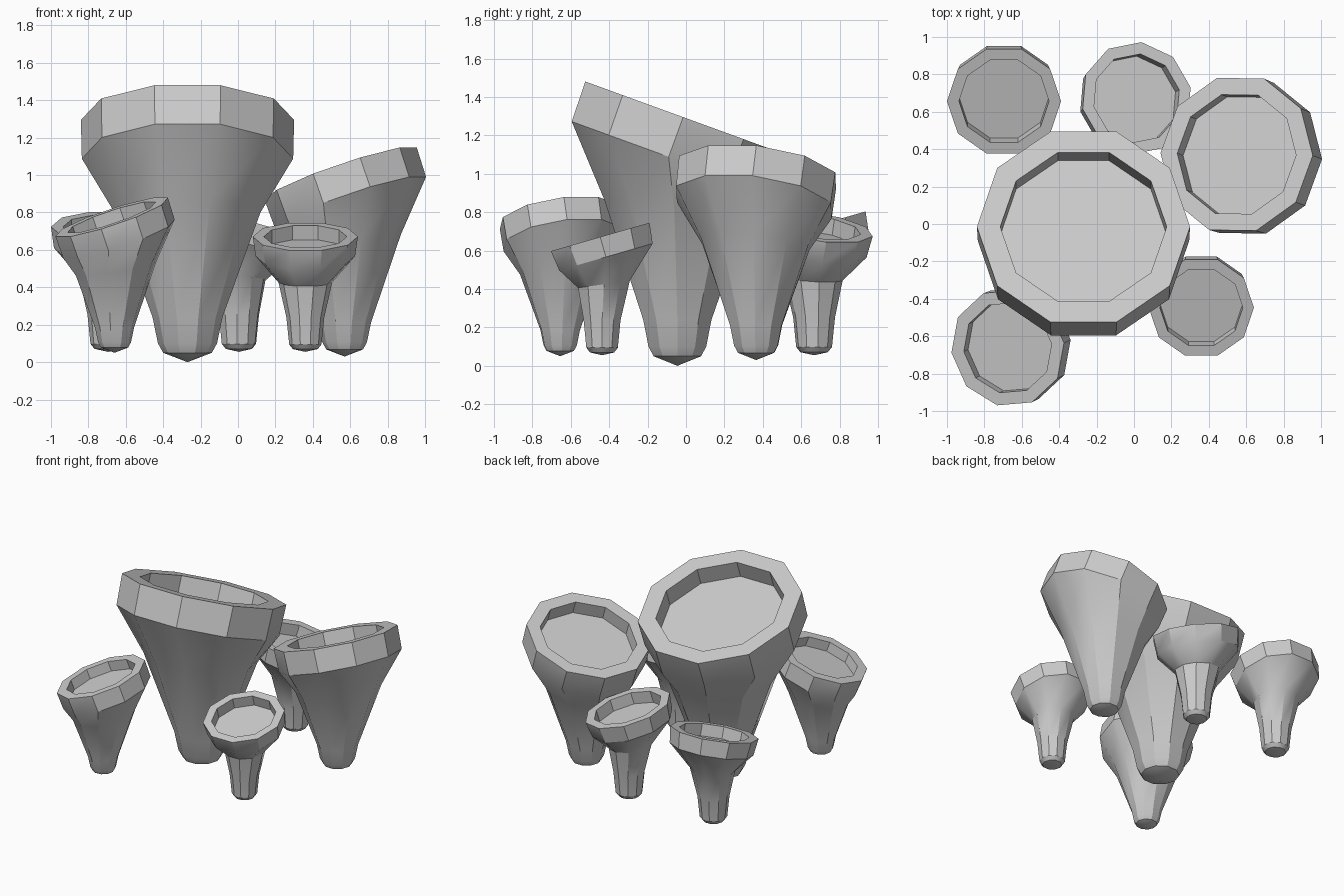
import bpy, bmesh
from math import sin, cos, pi, radians
from mathutils import Matrix, Vector

if "Cube" in bpy.data.objects:
    bpy.data.objects.remove(bpy.data.objects["Cube"])

SIDES = 10


def lip_rings(rim_x, rim_z, tilt, drop, r_low, r_rim, r_in, depth):
    """Tilted lip: lower edge, outer rim, inner rim and sunken floor edge."""
    def along(d):
        return rim_x + d * sin(tilt), rim_z - d * cos(tilt)
    return [(*along(drop), r_low, tilt), (*along(0), r_rim, tilt),
            (*along(0), r_in, tilt), (*along(depth), r_in, tilt)]


# Ring profiles: (shift toward the high side, height, radius, tilt)
T1, T2 = radians(20), radians(16)
WIDE = [(0, .05, .13, 0), (0, .10, .158, 0), (0, .24, .187, 0),
        (.015, .80, .39, T1 / 2)] + lip_rings(-.03, 1.295, T1, .22, .565, .57, .445, .13)
FLARED = [(0, .03, .135, 0), (0, .08, .175, 0), (0, .37, .205, 0),
          (.02, .75, .29, T2 / 2)] + lip_rings(-.02, 1.25, T2, .22, .54, .57, .45, .16)


def cup(name, rings, base, scale, high_dir):
    """Ten-sided funnel whose rim rises toward high_dir (degrees)."""
    bm = bmesh.new()
    loops = []
    for sx, z, r, tilt in rings:
        m = Matrix.Translation((sx, 0, z)) @ Matrix.Rotation(-tilt, 4, 'Y')
        loop = []
        for i in range(SIDES):
            a = (i + .5) * 2 * pi / SIDES
            loop.append(bm.verts.new(m @ Vector((r * cos(a), r * sin(a), 0))))
        loops.append(loop)
    for lo, hi in zip(loops, loops[1:]):
        for i in range(SIDES):
            j = (i + 1) % SIDES
            bm.faces.new((lo[i], lo[j], hi[j], hi[i]))
    # pointed foot and flat sunken floor
    tip = bm.verts.new((0, 0, 0))
    for i in range(SIDES):
        bm.faces.new((tip, loops[0][(i + 1) % SIDES], loops[0][i]))
    bm.faces.new(loops[-1])
    bmesh.ops.recalc_face_normals(bm, faces=bm.faces)
    mesh = bpy.data.meshes.new(name)
    bm.to_mesh(mesh)
    bm.free()
    ob = bpy.data.objects.new(name, mesh)
    bpy.context.collection.objects.link(ob)
    ob.location = base
    ob.scale = (scale,) * 3
    ob.rotation_euler.z = radians(high_dir)
    bpy.ops.object.select_all(action='DESELECT')
    ob.select_set(True)
    bpy.context.view_layer.objects.active = ob
    bpy.ops.object.shade_smooth_by_angle(angle=radians(30))


# Large cups
cup("main_cup", WIDE, (-.27, -.045, 0), 1.0, -90)
cup("right_back_cup", WIDE, (.57, .365, .03), .755, -20)
cup("left_front_cup", WIDE, (-.66, -.655, .05), .56, 24)
# Small flared cups
cup("right_front_cup", FLARED, (.36, -.437, .055), .493, 90)
cup("left_back_cup", FLARED, (-.695, .667, .055), .535, 90)
cup("middle_back_cup", FLARED, (.005, .667, .055), .535, 210)
